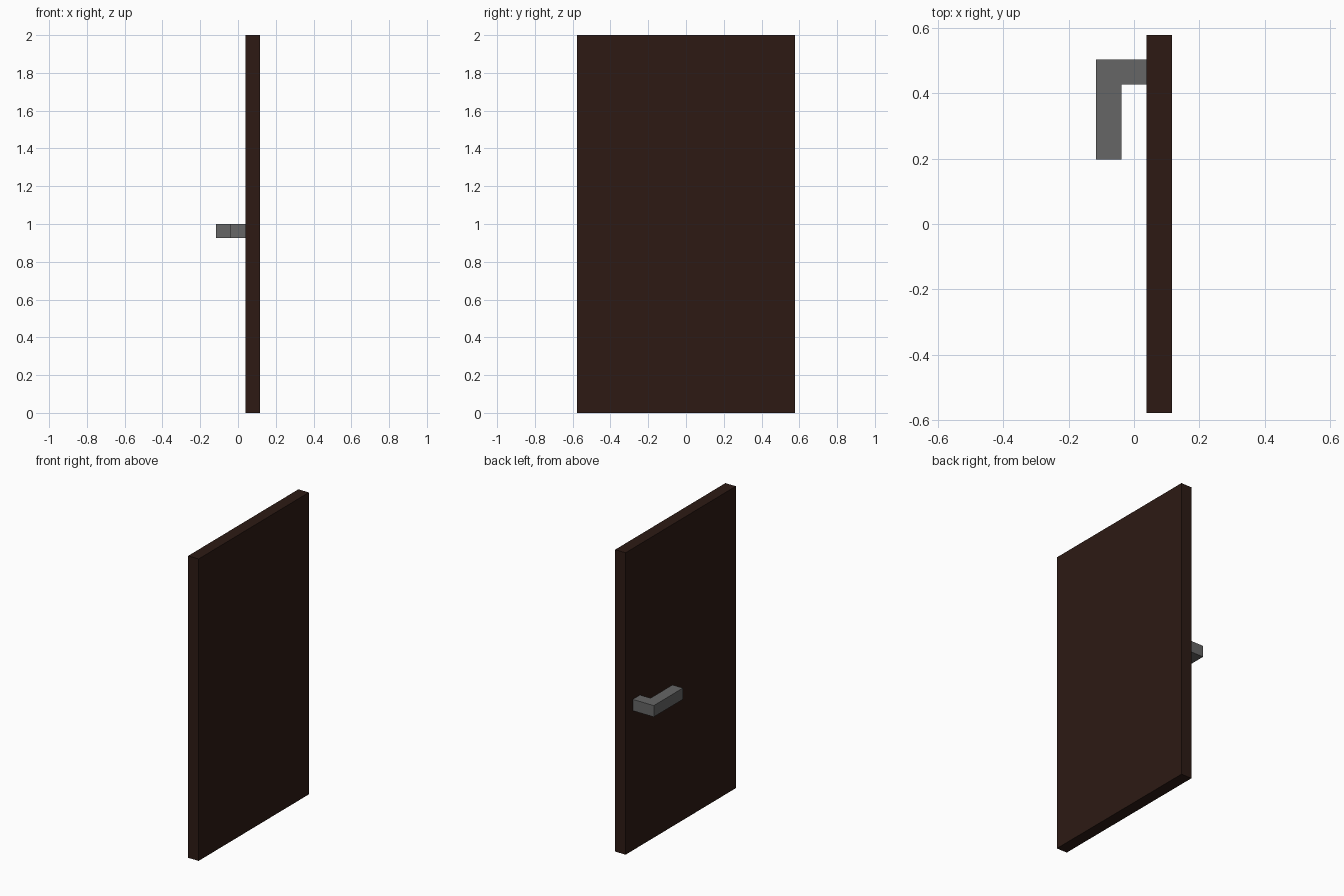
import bpy, bmesh

if "Cube" in bpy.data.objects:
    bpy.data.objects.remove(bpy.data.objects["Cube"])


def paint(obj, name, color):
    mat = bpy.data.materials.new(name)
    mat.diffuse_color = color
    mat.use_nodes = True
    mat.node_tree.nodes["Principled BSDF"].inputs["Base Color"].default_value = mat.diffuse_color
    obj.data.materials.append(mat)


def extruded(name, outline, z0, z1):
    """Extrude a counter-clockwise floor-plan outline from z0 to z1."""
    bm = bmesh.new()
    face = bm.faces.new([bm.verts.new((x, y, z0)) for x, y in outline])
    top = bmesh.ops.extrude_face_region(bm, geom=[face])["geom"]
    verts = [v for v in top if isinstance(v, bmesh.types.BMVert)]
    bmesh.ops.translate(bm, verts=verts, vec=(0, 0, z1 - z0))
    bmesh.ops.recalc_face_normals(bm, faces=bm.faces)
    mesh = bpy.data.meshes.new(name)
    bm.to_mesh(mesh)
    bm.free()
    obj = bpy.data.objects.new(name, mesh)
    bpy.context.collection.objects.link(obj)
    return obj


# Door slab
W = 0.577
door = extruded("door_panel", [(0.0385, -W), (0.1154, -W), (0.1154, W), (0.0385, W)], 0, 2)
paint(door, "dark_wood", (0.026, 0.0103, 0.007, 1))

# L-shaped lever handle: stem out of the door, then a grip along it
handle = extruded("door_handle", [
    (0.0385, 0.426), (0.0385, 0.502), (-0.1154, 0.502),
    (-0.1154, 0.197), (-0.0385, 0.197), (-0.0385, 0.426)], 0.925, 1.0)
paint(handle, "handle_metal", (0.133, 0.133, 0.133, 1))
